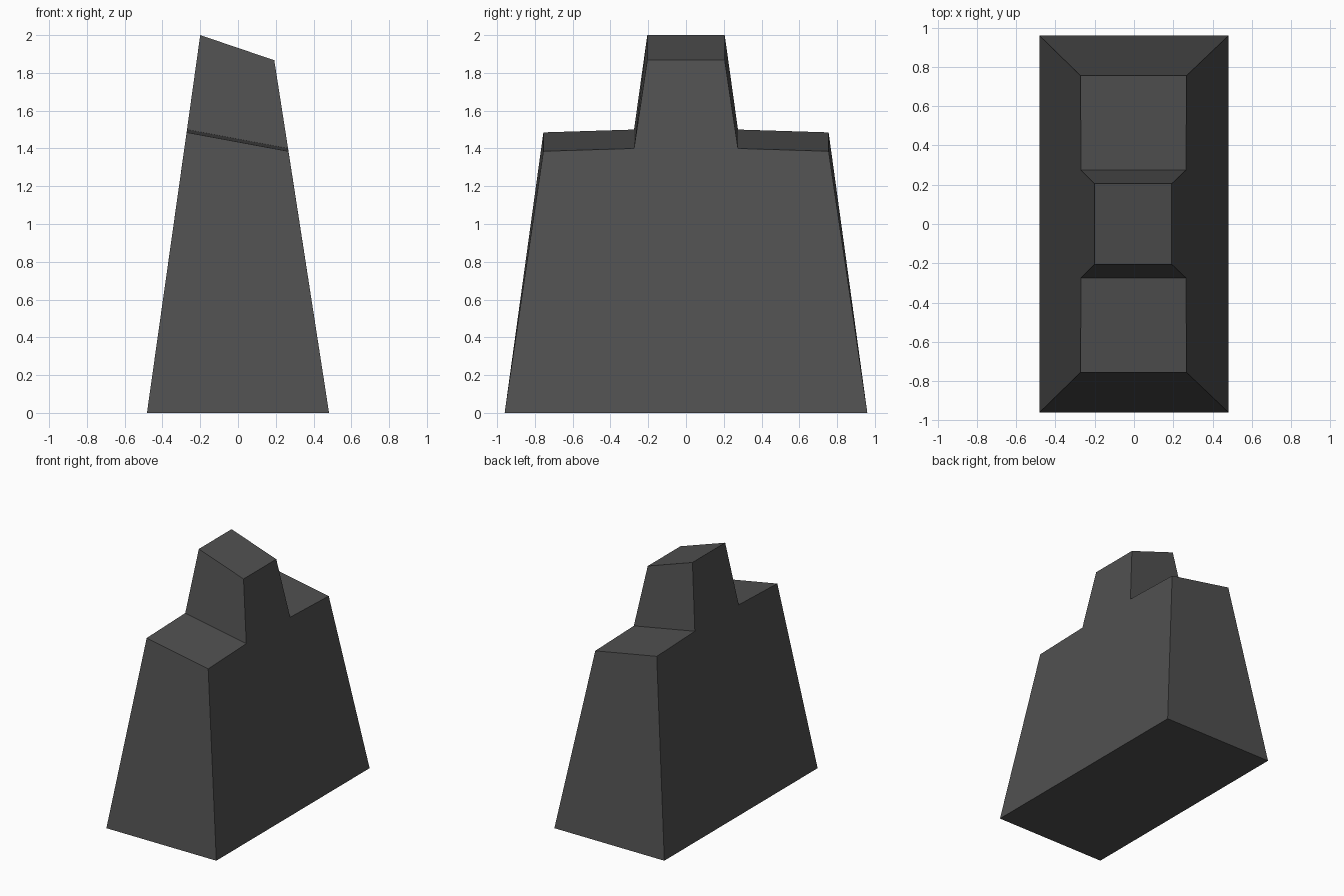
import bpy

if "Cube" in bpy.data.objects:
    bpy.data.objects.remove(bpy.data.objects["Cube"])

# Dark grey stone
grey = bpy.data.materials.new("dark grey")
grey.diffuse_color = (0.08, 0.08, 0.08, 1)
grey.use_nodes = True
grey.node_tree.nodes["Principled BSDF"].inputs["Base Color"].default_value = grey.diffuse_color

# Half profile of a stepped side: (y, left x, left z, right x, right z)
half = [
    (0.96, -0.482, 0.0, 0.482, 0.0),        # foot
    (0.755, -0.272, 1.485, 0.267, 1.385),   # outer shoulder
    (0.275, -0.27, 1.50, 0.265, 1.40),      # inner shoulder
    (0.205, -0.20, 2.0, 0.192, 1.867),      # top
]
profile = [(-y, *rest) for y, *rest in half] + half[::-1]
n = len(profile)

left = [(lx, y, lz) for y, lx, lz, rx, rz in profile]
right = [(rx, y, rz) for y, lx, lz, rx, rz in profile]

# Bridge the two side profiles, then cap both sides
faces = [(i, (i + 1) % n, n + (i + 1) % n, n + i)[::-1] for i in range(n)]
faces += [tuple(range(n))[::-1], tuple(range(n, 2 * n))]

# Outward winding: fixed by recalculating normals
import bmesh
mesh = bpy.data.meshes.new("stepped_block")
mesh.from_pydata(left + right, [], faces)
bm = bmesh.new()
bm.from_mesh(mesh)
bmesh.ops.recalc_face_normals(bm, faces=bm.faces)
bm.to_mesh(mesh)
bm.free()
mesh.materials.append(grey)
block = bpy.data.objects.new("stepped_block", mesh)
bpy.context.collection.objects.link(block)
